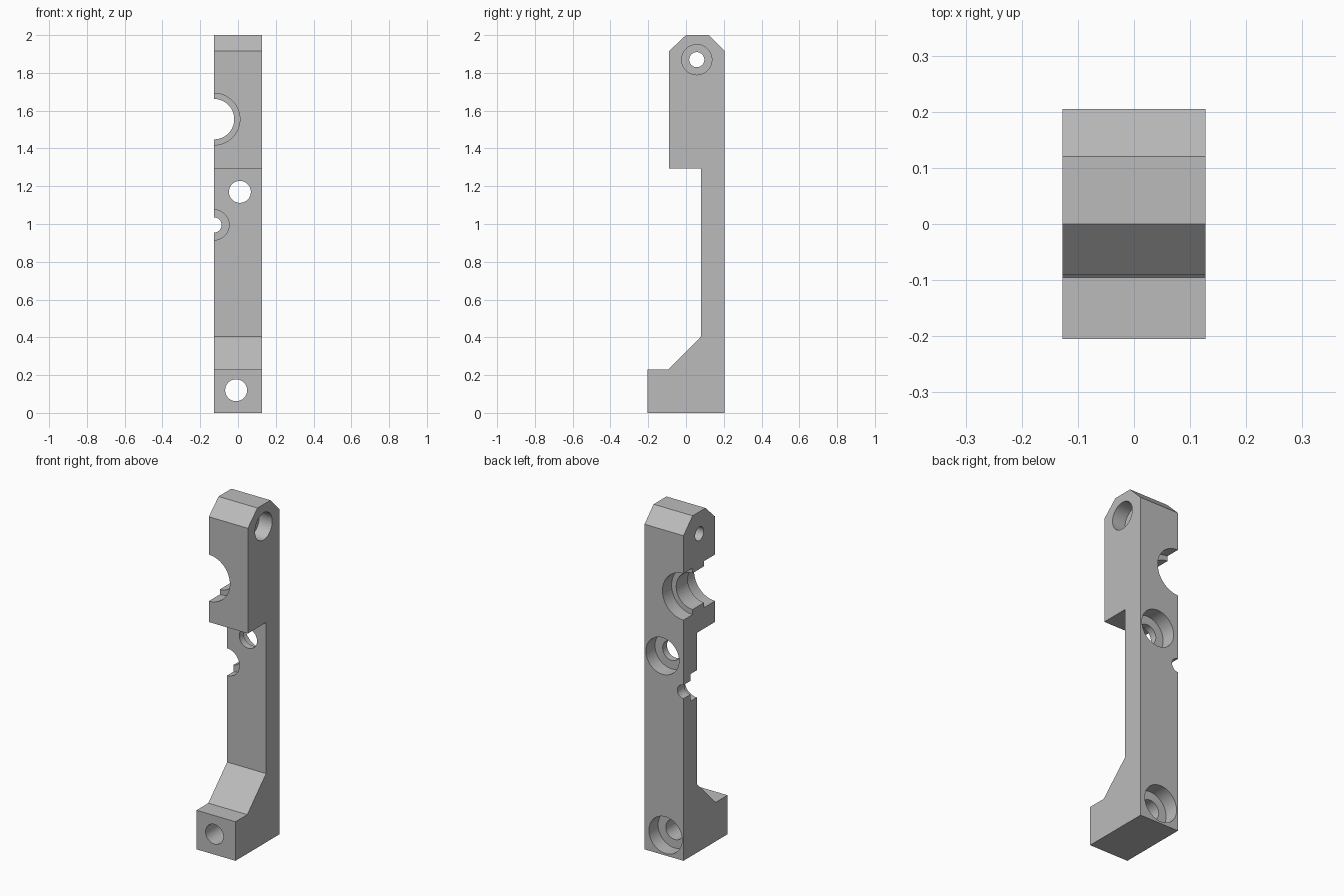
import bpy
import bmesh
from math import radians
from mathutils import Matrix, Vector

cube = bpy.data.objects.get("Cube")
if cube:
    bpy.data.objects.remove(cube, do_unlink=True)

HALF_WIDTH = 0.127
BACK = 0.205

# Single grey material
grey = bpy.data.materials.new("plain_grey")
grey.use_nodes = True
colour = (0.5, 0.5, 0.5, 1)
grey.diffuse_color = colour
grey.node_tree.nodes["Principled BSDF"].inputs["Base Color"].default_value = colour


def make_object(name, bm):
    mesh = bpy.data.meshes.new(name)
    bmesh.ops.recalc_face_normals(bm, faces=bm.faces)
    bm.to_mesh(mesh)
    bm.free()
    mesh.materials.append(grey)
    obj = bpy.data.objects.new(name, mesh)
    bpy.context.collection.objects.link(obj)
    return obj


# Bracket body: side profile (y, z) extruded across the width
profile = [(-0.205, 0), (BACK, 0), (BACK, 1.915), (0.12, 2), (0, 2),
           (-0.09, 1.915), (-0.09, 1.295), (0.08, 1.295),
           (0.08, 0.405), (-0.095, 0.23), (-0.205, 0.23)]
bm = bmesh.new()
face = bm.faces.new([bm.verts.new((-HALF_WIDTH, y, z)) for y, z in profile])
extruded = bmesh.ops.extrude_face_region(bm, geom=[face])["geom"]
bmesh.ops.translate(bm, vec=(2 * HALF_WIDTH, 0, 0),
                    verts=[g for g in extruded if isinstance(g, bmesh.types.BMVert)])
bracket = make_object("bracket_body", bm)


def cut(start, end, radius):
    """Bore a round hole from start to end."""
    start, end = Vector(start), Vector(end)
    axis = end - start
    turn = axis.to_track_quat("Z", "Y").to_matrix().to_4x4()
    bm = bmesh.new()
    bmesh.ops.create_cone(bm, cap_ends=True, segments=64, radius1=radius,
                          radius2=radius, depth=axis.length,
                          matrix=Matrix.Translation((start + end) / 2) @ turn)
    cutter = make_object("bore_cutter", bm)
    cutter.hide_render = True
    mod = bracket.modifiers.new("bore", "BOOLEAN")
    mod.operation = "DIFFERENCE"
    mod.solver = "EXACT"
    mod.object = cutter
    bpy.ops.object.modifier_apply(modifier=mod.name)
    bpy.data.objects.remove(cutter, do_unlink=True)


def cut_y(x, z, radius, y0=-0.4, y1=0.4):
    cut((x, y0, z), (x, y1, z), radius)


bpy.context.view_layer.objects.active = bracket
bracket.select_set(True)

# Screw holes, counterbored from the back
for x, z in [(0.01, 1.17), (-0.01, 0.12)]:
    cut_y(x, z, 0.058)
    cut_y(x, z, 0.108, y0=BACK - 0.085)

# Large half-round seat, recessed from both faces
cut_y(-HALF_WIDTH, 1.555, 0.107)
cut_y(-HALF_WIDTH, 1.555, 0.137, y1=0.012)
cut_y(-HALF_WIDTH, 1.555, 0.137, y0=0.12)

# Small half-round seat, recessed from the front
cut_y(-HALF_WIDTH, 0.995, 0.04)
cut_y(-HALF_WIDTH, 0.995, 0.08, y1=0.14)

# Cross hole at the top, counterbored on one side
cut((-0.3, 0.057, 1.87), (0.3, 0.057, 1.87), 0.04)
cut((HALF_WIDTH - 0.085, 0.057, 1.87), (0.3, 0.057, 1.87), 0.08)

bpy.ops.object.shade_smooth_by_angle(angle=radians(30))
